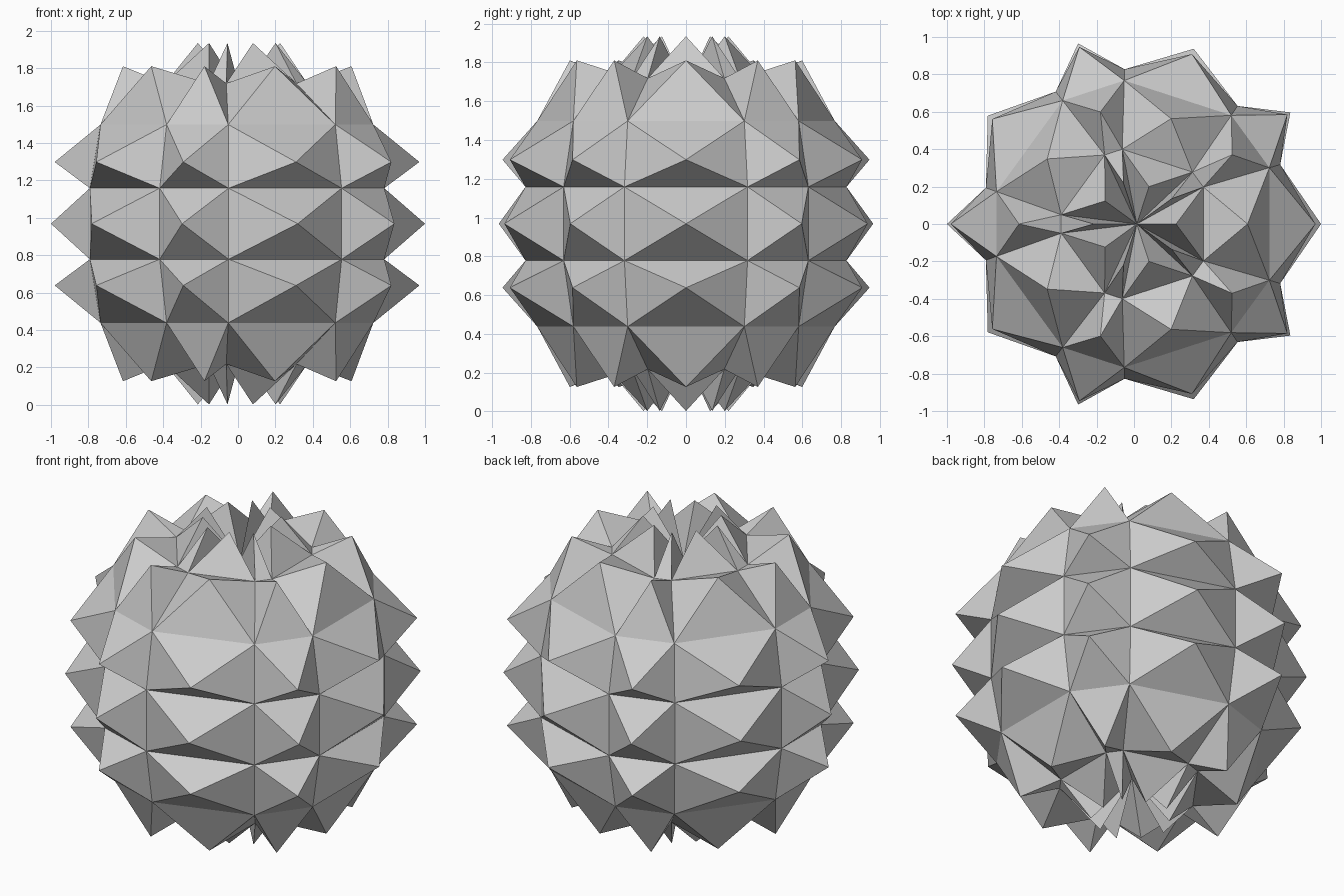
import bpy, bmesh
from math import sin, cos, radians

if "Cube" in bpy.data.objects:
    bpy.data.objects.remove(bpy.data.objects["Cube"])

CX, CZ = 0.015, 0.968      # centre of the ball
POLE = 0.70                # dimpled pole height above the centre

# base rings: height, radius, half angle of the wide sides (degrees)
upper = [(0.19, 0.83, 22.5), (0.53, 0.77, 23.0), (0.75, 0.407, 29.0)]
rings = [(-z, r, a) for z, r, a in reversed(upper)] + upper

# spike tips per band: height, radius on wide sides, radius on narrow sides
tips_up = [(0.33, 0.955, 0.995), (0.842, 0.592, 0.63), (0.966, 0.21, 0.23)]
tips = [(-z, w, n) for z, w, n in reversed(tips_up)] + [(0.0, 0.985, 1.015)] + tips_up

bm = bmesh.new()


def point(radius, angle, z):
    a = radians(angle)
    return bm.verts.new((CX + radius * cos(a), radius * sin(a), CZ + z))


def spike(base, tip):
    for i, v in enumerate(base):
        bm.faces.new((v, base[(i + 1) % len(base)], tip))


# ten-sided base rings with alternating wide and narrow sides
loops = []
for z, r, half in rings:
    loops.append([point(r, 72 * k + s * half, z) for k in range(5) for s in (-1, 1)])
bottom, top = point(0, 0, -POLE), point(0, 0, POLE)

# one pyramid over every panel, from bottom pole to top pole
for b, (z, wide, narrow) in enumerate(tips):
    for i in range(10):
        j = (i + 1) % 10
        tip = point(narrow if i % 2 else wide, 36 * i, z)
        low = [loops[b - 1][i], loops[b - 1][j]] if b > 0 else [bottom]
        high = [loops[b][j], loops[b][i]] if b < len(loops) else [top]
        spike(low + high, tip)

bmesh.ops.recalc_face_normals(bm, faces=bm.faces)
mesh = bpy.data.meshes.new("spiked_ball")
bm.to_mesh(mesh)
bm.free()
ball = bpy.data.objects.new("spiked_ball", mesh)
bpy.context.collection.objects.link(ball)
